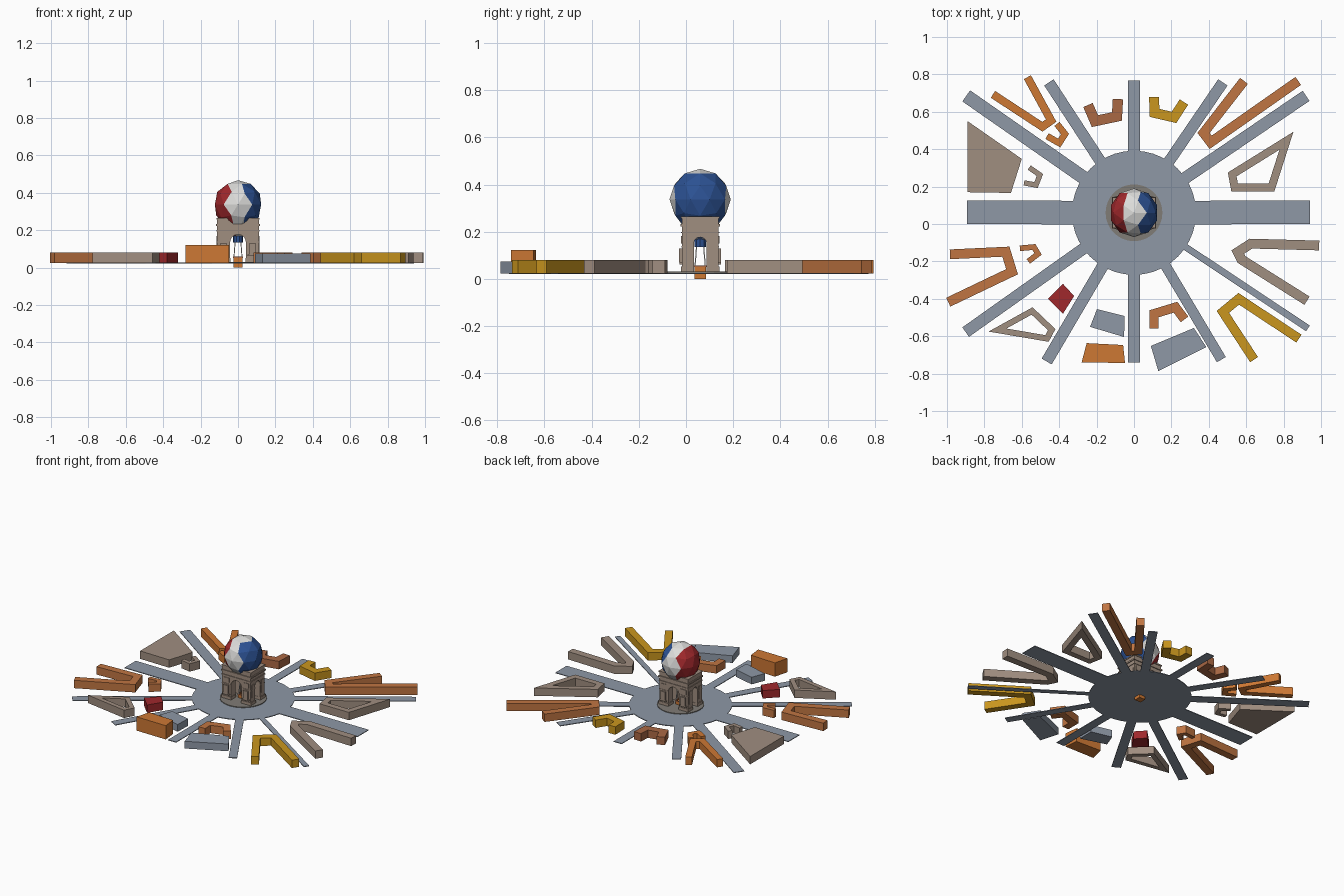
import bpy, bmesh, math
from mathutils import Vector

if "Cube" in bpy.data.objects:
    bpy.data.objects.remove(bpy.data.objects["Cube"])

CX, CY = 0.0, 0.06          # plaza centre
G = 0.024                   # ground level of the buildings
TOP = 0.08                  # usual roof level


def mat(name, r, g, b):
    m = bpy.data.materials.new(name)
    lin = [((c / 255 + 0.055) / 1.055) ** 2.4 for c in (r, g, b)]
    m.diffuse_color = (*lin, 1)
    m.use_nodes = True
    m.node_tree.nodes["Principled BSDF"].inputs["Base Color"].default_value = m.diffuse_color
    return m


ORANGE = mat("orange", 205, 120, 52)
TAN = mat("tan stone", 160, 142, 128)
GREY = mat("road grey", 142, 152, 166)
YELLOW = mat("yellow", 202, 150, 30)
RUST = mat("rust", 170, 104, 68)
AMBER = mat("amber brown", 192, 117, 66)
RED = mat("red", 160, 40, 44)
BLUE = mat("blue", 44, 82, 148)
WHITE = mat("white", 220, 220, 218)
DARK = mat("dark stone", 128, 124, 118)


def make(name, verts, faces, material):
    me = bpy.data.meshes.new(name)
    me.from_pydata([tuple(v) for v in verts], [], faces)
    bm = bmesh.new()
    bm.from_mesh(me)
    bmesh.ops.recalc_face_normals(bm, faces=bm.faces)
    bm.to_mesh(me)
    bm.free()
    ob = bpy.data.objects.new(name, me)
    bpy.context.collection.objects.link(ob)
    me.materials.append(material)
    return ob


def slab(name, pts, material, z0=G, z1=TOP):
    """Solid block from a floor outline."""
    n = len(pts)
    verts = [(x, y, z) for z in (z0, z1) for x, y in pts]
    faces = [list(range(n))[::-1], list(range(n, 2 * n))]
    faces += [(i, (i + 1) % n, n + (i + 1) % n, n + i) for i in range(n)]
    return make(name, verts, faces, material)


def bar(name, path, width, material, closed=False, z0=G, z1=TOP):
    """Wall of even width along a mitred floor path."""
    p = [Vector(q) for q in path]
    n = len(p)
    verts = []
    for i in range(n):
        a = p[i] - p[i - 1] if i or closed else p[1] - p[0]
        b = p[(i + 1) % n] - p[i] if i < n - 1 or closed else a
        na, nb = [Vector((-d.y, d.x)).normalized() for d in (a, b)]
        m = (na + nb).normalized()
        m *= width / 2 / max(m.dot(na), 0.3)
        l, r = p[i] + m, p[i] - m
        verts += [(*l, z0), (*r, z0), (*r, z1), (*l, z1)]
    faces = []
    for i in range(n if closed else n - 1):
        s, t = 4 * i, 4 * ((i + 1) % n)
        faces += [(s + k, s + (k + 1) % 4, t + (k + 1) % 4, t + k) for k in range(4)]
    if not closed:
        faces += [(0, 1, 2, 3), tuple(4 * n - 4 + k for k in range(4))]
    return make(name, verts, faces, material)


def box(name, x, y, hx, hy, z0, z1, material):
    return slab(name, [(x - hx, y - hy), (x + hx, y - hy), (x + hx, y + hy), (x - hx, y + hy)],
                material, z0, z1)


def disc(name, r, n, z0, z1, material):
    return slab(name, [(CX + r * math.cos(2 * math.pi * i / n), CY + r * math.sin(2 * math.pi * i / n))
                       for i in range(n)], material, z0, z1)


# plaza and radiating avenues
disc("plaza", 0.332, 40, 0.021, 0.026, GREY)
avenues = [(-0.893, 0.063, 0.126), (0.94, 0.063, 0.126), (0, 0.768, 0.062), (0, -0.74, 0.062),
           (-0.897, 0.685, 0.072), (0.92, 0.685, 0.065), (-0.455, 0.757, 0.06), (0.475, 0.757, 0.06),
           (-0.9, -0.578, 0.062), (0.93, -0.558, 0.036), (-0.467, -0.735, 0.062), (0.467, -0.725, 0.055)]
for x, y, w in avenues:
    d = Vector((x - CX, y - CY)).normalized() * 0.3
    bar("avenue", [(CX + d.x, CY + d.y), (x, y)], w, GREY, z0=0.021, z1=0.026)

# V-shaped city blocks
bar("v_block_north_west", [(-.754, .693), (-.49, .52), (-.443, .553), (-.57, .785)], .043, ORANGE)
bar("v_block_north_east", [(.588, .765), (.372, .487), (.41, .437), (.878, .765)], .052, AMBER)
bar("v_block_east", [(.99, -.115), (.625, -.105), (.555, -.15), (.575, -.19), (.925, -.41)], .052, TAN)
bar("v_block_south_east", [(.882, -.613), (.56, -.4), (.475, -.47), (.642, -.725)], .05, YELLOW)
bar("v_block_west", [(-.984, -.162), (-.685, -.148), (-.652, -.255), (-.993, -.418)], .052, AMBER)

# bracket-shaped blocks
bar("bracket_north_west", [(-.412, .535), (-.369, .481), (-.4, .433), (-.465, .47)], .035, ORANGE)
bar("bracket_north_left", [(-.246, .636), (-.209, .55), (-.091, .575), (-.086, .668)], .055, RUST)
bar("bracket_north_right", [(.107, .679), (.11, .594), (.214, .57), (.267, .652)], .053, YELLOW)
bar("bracket_south", [(.107, -.56), (.107, -.48), (.222, -.445), (.27, -.51)], .05, AMBER)
bar("bracket_west", [(-.61, -.13), (-.535, -.123), (-.513, -.16), (-.565, -.2)], .03, AMBER)
bar("bracket_west_upper", [(-.56, .302), (-.503, .262), (-.524, .208), (-.588, .22)], .028, TAN)

# courtyard blocks
bar("courtyard_east", [(.815, .445), (.735, .195), (.538, .195), (.525, .265)], .042, TAN, True)
bar("courtyard_south_west", [(-.545, -.465), (-.44, -.565), (-.465, -.612), (-.73, -.567)], .032, TAN, True)

# solid blocks
slab("big_block_west", [(-.89, .55), (-.6, .348), (-.658, .166), (-.89, .17)], TAN)
slab("red_block", [(-.38, -.32), (-.32, -.385), (-.38, -.48), (-.46, -.4)], RED)
slab("grey_block_left", [(-.198, -.455), (-.05, -.492), (-.053, -.604), (-.235, -.55)], GREY, z1=.075)
slab("grey_block_right", [(.09, -.652), (.32, -.556), (.387, -.658), (.13, -.786)], GREY, z1=.075)
slab("tall_block", [(-.253, -.637), (-.058, -.647), (-.048, -.743), (-.28, -.74)], ORANGE, z1=.122)

# monumental arch: body with two vaulted passages
disc("arch_terrace", 0.152, 32, 0.024, 0.031, DARK)
HX, HY = 0.112, 0.078
body = box("arch_body", CX, CY, HX, HY, 0.026, 0.222, TAN)


def tunnel(name, half, spring, along_x):
    prof = [(-half, 0.015), (half, 0.015)]
    prof += [(half * math.cos(math.pi * i / 12), spring + half * math.sin(math.pi * i / 12)) for i in range(13)]
    n, verts = len(prof), []
    for s in (-0.2, 0.2):
        verts += [(CX + s, CY + u, z) if along_x else (CX + u, CY + s, z) for u, z in prof]
    faces = [list(range(n)), list(range(n, 2 * n))]
    faces += [(i, (i + 1) % n, n + (i + 1) % n, n + i) for i in range(n)]
    ob = make(name, verts, faces, TAN)
    ob.hide_render = True
    ob.display_type = 'WIRE'
    mod = body.modifiers.new(name, 'BOOLEAN')
    mod.operation, mod.solver, mod.object = 'DIFFERENCE', 'EXACT', ob


tunnel("main_passage_cutter", 0.042, 0.135, False)
tunnel("side_passage_cutter", 0.027, 0.150, True)

# cornices and attic
box("lower_cornice", CX, CY, HX + .006, HY + .006, .222, .232, TAN)
box("attic", CX, CY, HX, HY, .232, .256, TAN)
box("upper_cornice", CX, CY, HX + .004, HY + .004, .256, .265, TAN)

# pier plinths, relief groups and panels, mirrored to all corners
for sx in (-1, 1):
    for sy in (-1, 1):
        px, py = CX + sx * .078, CY + sy * .054
        box("pier_plinth", px, py, .038, .028, .026, .052, TAN)
        box("pier_relief", px, CY + sy * (HY + .003), .018, .008, .07, .13, TAN)
        box("relief_ledge", px, CY + sy * (HY + .002), .026, .008, .062, .07, TAN)
        box("upper_panel", px, CY + sy * HY, .022, .004, .15, .182, TAN)
        box("side_panel", CX + sx * HX, py, .004, .013, .08, .17, TAN)
        box("impost_band", px, py, .0365, .026, .134, .14, TAN)
for s in (-1, 1):
    box("frieze_front", CX, CY + s * HY, HX + .003, .004, .194, .2, TAN)
    box("frieze_side", CX + s * HX, CY, .004, HY + .003, .194, .2, TAN)

# balloon: faceted ball drawn down to a neck, striped by x
R, BZ = 0.130, 0.337
bm = bmesh.new()
bmesh.ops.create_icosphere(bm, subdivisions=2, radius=1)
for f in bm.faces:
    x = f.calc_center_median().x
    f.material_index = 0 if x < -0.3 else 2 if x > 0.3 else 1
for v in bm.verts:
    low = v.co.z < -0.8
    k = R * (0.5 if low else 1)
    z = BZ + R * v.co.z - (0.055 if low else 0)
    v.co = (CX + v.co.x * k, CY + v.co.y * k, z)
me = bpy.data.meshes.new("balloon")
bm.to_mesh(me)
bm.free()
for m in (RED, WHITE, BLUE):
    me.materials.append(m)
bpy.context.collection.objects.link(bpy.data.objects.new("balloon", me))
disc("balloon_neck", 0.026, 10, .135, .18, BLUE)

# basket and ropes
B = 0.024
box("basket", CX, CY, B, B, 0.0, 0.05, ORANGE)
for s in (-1, 1):
    box("basket_rim_x", CX, CY + s * B, B + .003, .003, .05, .058, RUST)
    box("basket_rim_y", CX + s * B, CY, .003, B + .003, .05, .058, RUST)
    for t in (-1, 1):
        verts = []
        for q, z in ((B - .002, .05), (.015, .14)):
            verts += [(CX + s * q + a * .0025, CY + t * q + b * .0025, z)
                      for a, b in ((-1, -1), (1, -1), (1, 1), (-1, 1))]
        make("rope", verts, [(0, 1, 2, 3), (4, 5, 6, 7)] +
             [(i, (i + 1) % 4, 4 + (i + 1) % 4, 4 + i) for i in range(4)], WHITE)
